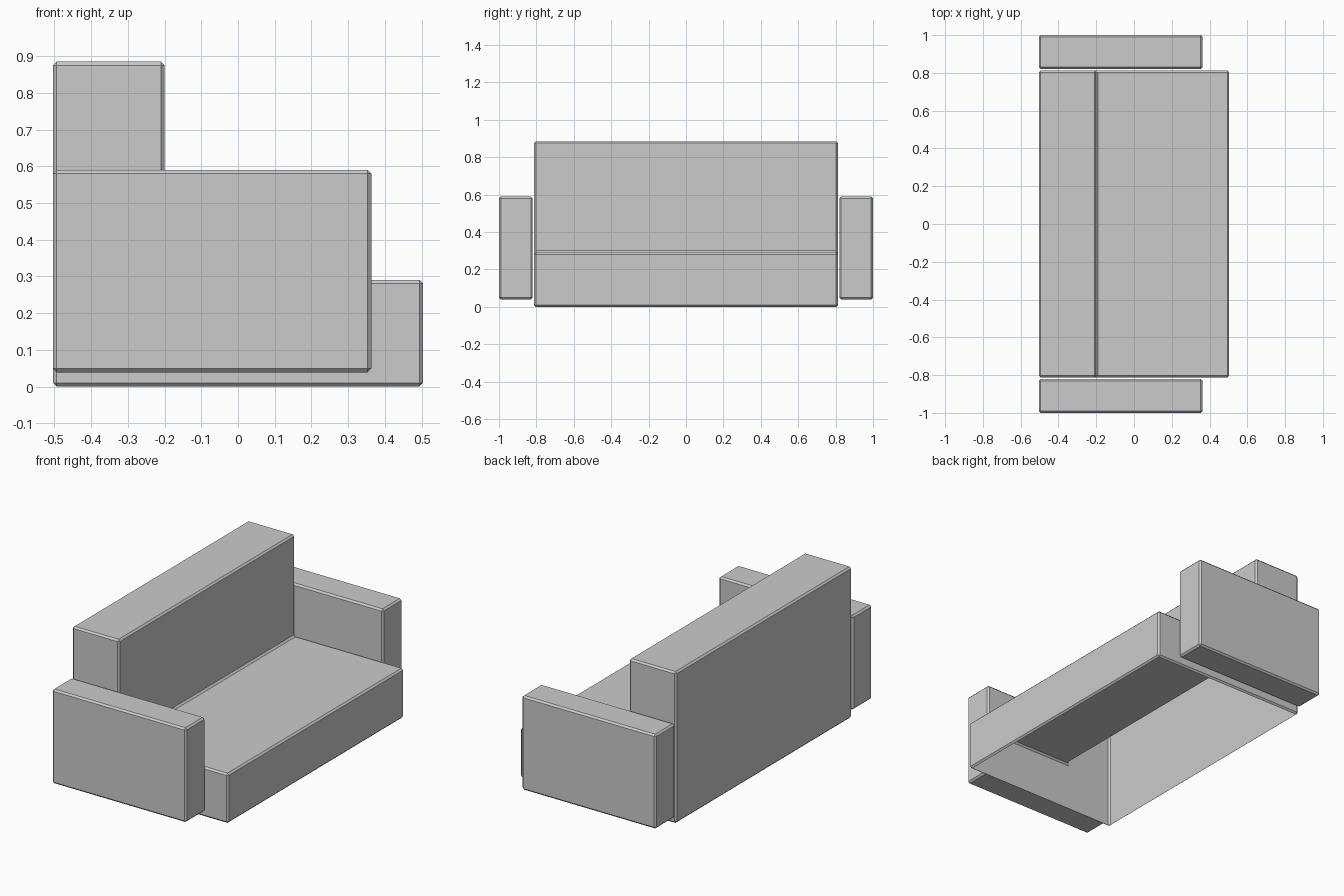
import bpy
import bmesh

if "Cube" in bpy.data.objects:
    bpy.data.objects.remove(bpy.data.objects["Cube"])

BEVEL = 0.01


def chamfered_prism(name, profile, y0, y1, open_bottom=False):
    """Extrude an xz profile along y and chamfer every edge."""
    bm = bmesh.new()
    face = bm.faces.new([bm.verts.new((x, y0, z)) for x, z in profile])
    ext = bmesh.ops.extrude_face_region(bm, geom=[face], use_keep_orig=True)
    for v in ext["geom"]:
        if isinstance(v, bmesh.types.BMVert):
            v.co.y = y1
    bmesh.ops.recalc_face_normals(bm, faces=bm.faces[:])
    bmesh.ops.bevel(bm, geom=bm.edges[:], offset=BEVEL, offset_type='OFFSET',
                    segments=1, profile=0.5, affect='EDGES')
    bm.normal_update()
    if open_bottom:
        under = [f for f in bm.faces if f.normal.z < -0.99]
        bmesh.ops.delete(bm, geom=under, context='FACES')
    mesh = bpy.data.meshes.new(name)
    bm.to_mesh(mesh)
    bm.free()
    obj = bpy.data.objects.new(name, mesh)
    bpy.context.collection.objects.link(obj)
    return obj


# Seat and backrest: one hollow L-shaped shell, open underneath
seat_profile = [(-0.504, 0.0), (0.504, 0.0), (0.504, 0.291),
                (-0.2, 0.291), (-0.2, 0.885), (-0.504, 0.885)]
chamfered_prism("seat_and_backrest", seat_profile, -0.813, 0.813, open_bottom=True)

# Armrests: one closed block on each side, raised slightly off the floor
arm_profile = [(-0.504, 0.039), (0.363, 0.039), (0.363, 0.59), (-0.504, 0.59)]
for side, y0, y1 in (("front", -1.0, -0.82), ("back", 0.82, 1.0)):
    chamfered_prism(side + "_armrest", arm_profile, y0, y1)
